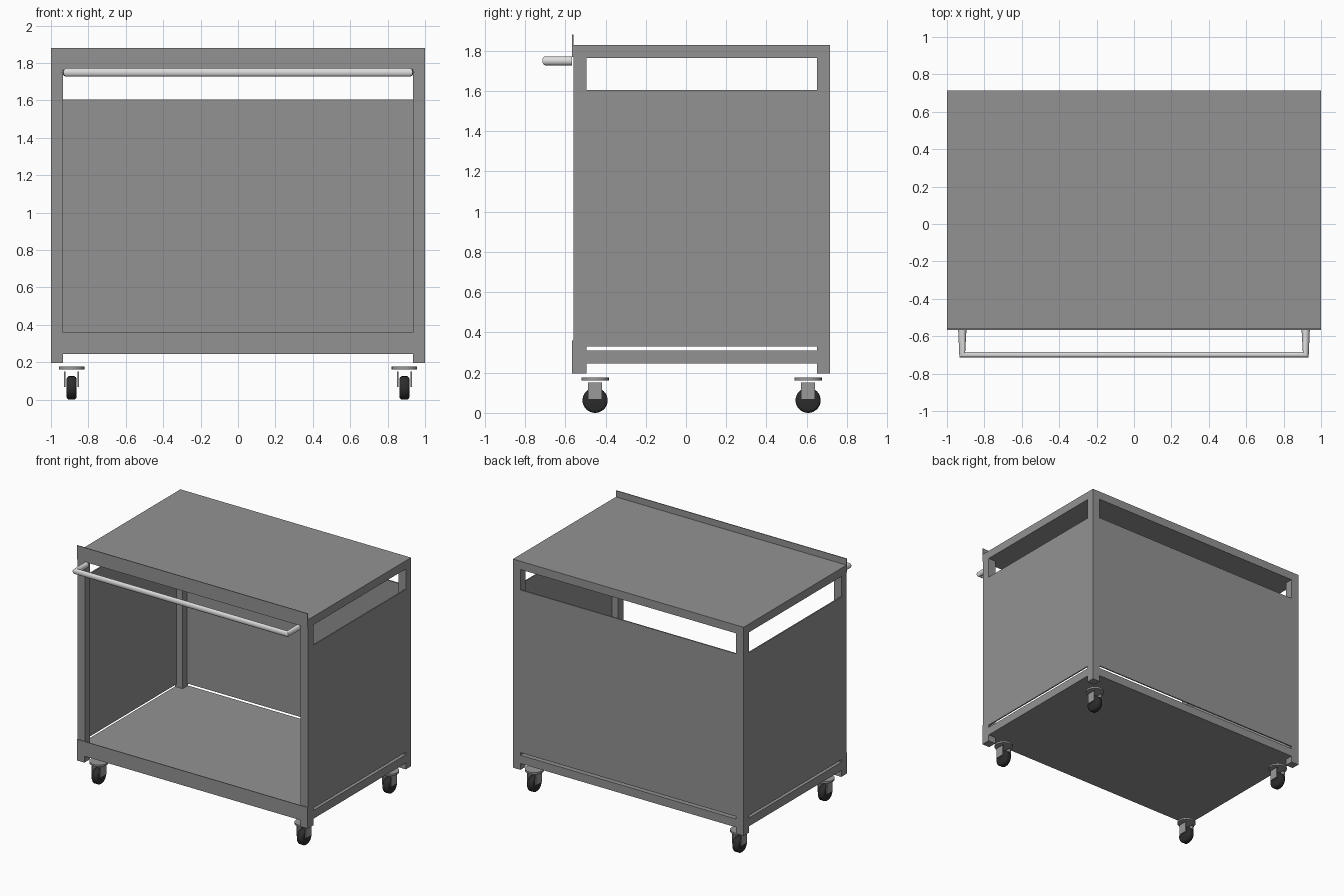
import bpy, bmesh, math
from mathutils import Vector

if "Cube" in bpy.data.objects:
    bpy.data.objects.remove(bpy.data.objects["Cube"])


def material(name, r, g, b):
    m = bpy.data.materials.new(name)
    m.diffuse_color = (r, g, b, 1)
    m.use_nodes = True
    m.node_tree.nodes["Principled BSDF"].inputs["Base Color"].default_value = m.diffuse_color
    return m


BODY = material("body grey", 0.29, 0.29, 0.29)
STEEL = material("bright steel", 0.72, 0.72, 0.72)
BRACKET = material("caster grey", 0.32, 0.32, 0.32)
RUBBER = material("black rubber", 0.025, 0.025, 0.025)


def finish(name, bm, mat, smooth=False):
    bmesh.ops.recalc_face_normals(bm, faces=bm.faces)
    me = bpy.data.meshes.new(name)
    bm.to_mesh(me)
    bm.free()
    me.materials.append(mat)
    ob = bpy.data.objects.new(name, me)
    bpy.context.collection.objects.link(ob)
    if smooth:
        bpy.ops.object.select_all(action='DESELECT')
        ob.select_set(True)
        bpy.context.view_layer.objects.active = ob
        bpy.ops.object.shade_smooth_by_angle(angle=math.radians(40))
    return ob


def box(name, x, y, z, mat=BODY):
    """Box from (min, max) pairs."""
    bm = bmesh.new()
    bmesh.ops.create_cube(bm, size=1)
    for v in bm.verts:
        v.co = [(a + b) / 2 + c * (b - a) for (a, b), c in zip((x, y, z), v.co)]
    return finish(name, bm, mat)


def loft(name, rings, mat):
    """Skin a list of equal-length rings and cap both ends."""
    bm = bmesh.new()
    rows = [[bm.verts.new(p) for p in r] for r in rings]
    n = len(rows[0])
    for a, b in zip(rows, rows[1:]):
        for i in range(n):
            bm.faces.new((a[i], a[(i + 1) % n], b[(i + 1) % n], b[i]))
    bm.faces.new(rows[0])
    bm.faces.new(rows[-1])
    return finish(name, bm, mat, True)


def circle(centre, u, v, r, n=32):
    c, u, v = Vector(centre), Vector(u).normalized(), Vector(v)
    return [c + r * (math.cos(t) * u + math.sin(t) * v)
            for t in (2 * math.pi * i / n for i in range(n))]


F, B, T = -0.56, 0.715, 0.065          # front, back, tube width
FRONT, BACK = (F, F + T), (B - T, B)
INX, INY = (-1 + T, 1 - T), (F + T, B - T)
RAIL, PANEL = (0.245, 0.31), (0.33, 1.605)
LEFT, RIGHT = (-1, -1 + T), (1 - T, 1)

# Corner posts
for sx, xs in (("left", LEFT), ("right", RIGHT)):
    for sy, ys in (("front", FRONT), ("back", BACK)):
        box(f"{sy}_{sx}_post", xs, ys, (0.195, 1.765))

# Bottom rails and deck
box("front_bottom_rail", INX, FRONT, RAIL)
box("back_bottom_rail", INX, BACK, RAIL)
box("left_bottom_rail", LEFT, INY, RAIL)
box("right_bottom_rail", RIGHT, INY, RAIL)
box("floor_deck", INX, INY, RAIL)

# Worktop slab
box("worktop", (-1, 1), (F, B), (1.765, 1.83))

# Thin wall panels
box("left_panel", (-1, -0.99), INY, PANEL)
box("right_panel", (0.99, 1), INY, PANEL)
box("back_panel", INX, (B - 0.01, B), PANEL)

# Front fascia plates, with a raised lip above the worktop
PLATE = (F - 0.006, F)
box("top_fascia", (-1, 1), PLATE, (1.77, 1.88))
box("bottom_fascia", (-1, 1), PLATE, (0.245, 0.36))
for side, xs in (("left", LEFT), ("right", RIGHT)):
    box(f"{side}_fascia_foot", xs, PLATE, (0.195, 0.245))

# Push handle, pinched at its mitred corners
R, HX, HY, HZ = 0.022, 0.918, -0.699, 1.75
loft("push_handle", [
    circle((-HX, F - 0.006, HZ), (1, 0, 0), (0, 0, 1), R),
    circle((-HX, HY, HZ), (1, 1, 0), (0, 0, 1), R),
    circle((HX, HY, HZ), (-1, 1, 0), (0, 0, 1), R),
    circle((HX, F - 0.006, HZ), (-1, 0, 0), (0, 0, 1), R)], STEEL)

# Casters: round mounting plate, fork cheeks, rounded tyre
WR = 0.0625
for sx, cx in (("left", -0.89), ("right", 0.89)):
    for sy, cy in (("front", -0.452), ("back", 0.607)):
        n = f"{sy}_{sx}_caster"
        loft(n + "_plate", [circle((cx, cy, z), (1, 0, 0), (0, 1, 0), 0.068)
                            for z in (0.162, 0.176)], BRACKET)
        for k, d in (("inner", -0.036), ("outer", 0.036)):
            box(f"{n}_{k}_cheek", (cx + d - 0.004, cx + d + 0.004),
                (cy - 0.035, cy + 0.035), (0.067, 0.15), BRACKET)
        profile = [(-0.027, 0.048), (-0.024, 0.056), (-0.016, WR),
                   (0.016, WR), (0.024, 0.056), (0.027, 0.048)]
        loft(n + "_wheel", [circle((cx + dx, cy, WR), (0, 1, 0), (0, 0, 1), r)
                            for dx, r in profile], RUBBER)
